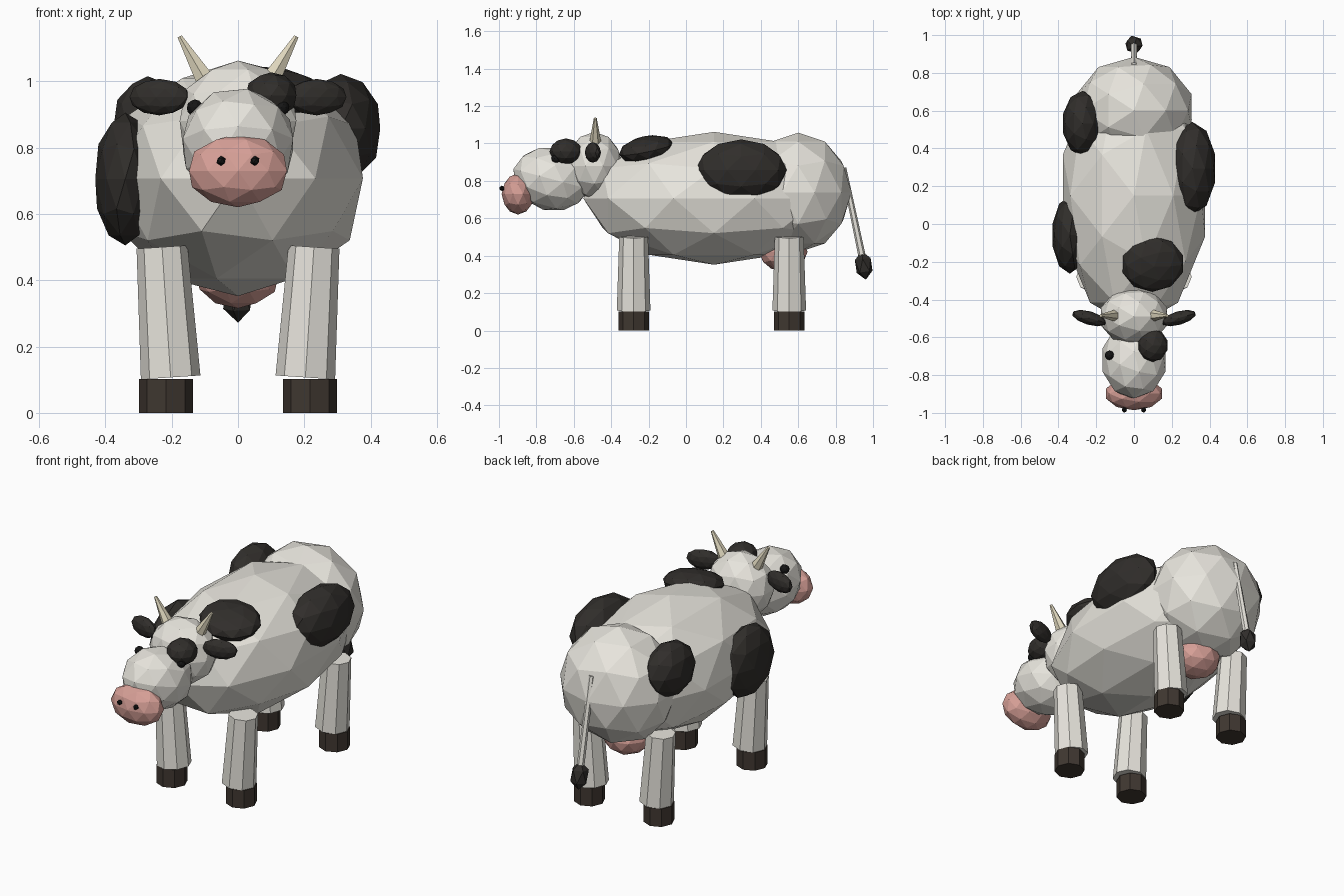
import bpy
from mathutils import Vector

if "Cube" in bpy.data.objects:
    bpy.data.objects.remove(bpy.data.objects["Cube"])


def mat(name, rgb):
    m = bpy.data.materials.new(name)
    m.diffuse_color = (*rgb, 1)
    m.use_nodes = True
    m.node_tree.nodes["Principled BSDF"].inputs["Base Color"].default_value = m.diffuse_color
    return m


WHITE = mat("hide_white", (0.80, 0.78, 0.72))
BLACK = mat("hide_black", (0.03, 0.027, 0.024))
EYE = mat("eye_black", (0.008, 0.008, 0.008))
PINK = mat("skin_pink", (0.68, 0.35, 0.31))
HORN = mat("horn_cream", (0.75, 0.69, 0.52))
HOOF = mat("hoof_brown", (0.05, 0.038, 0.03))


def blob(name, loc, size, m, rot=(0, 0, 0), sub=2):
    """Faceted ellipsoid."""
    bpy.ops.mesh.primitive_ico_sphere_add(subdivisions=sub, radius=1, location=loc, rotation=rot)
    o = bpy.context.object
    o.name, o.scale = name, size
    o.data.materials.append(m)
    return o


def taper(name, a, b, ra, rb, sides, m):
    """Tapered prism from point a to point b."""
    a, b = Vector(a), Vector(b)
    d = b - a
    bpy.ops.mesh.primitive_cone_add(vertices=sides, radius1=ra, radius2=rb, depth=d.length,
                                    location=(a + b) / 2)
    o = bpy.context.object
    o.name = name
    o.rotation_mode = 'QUATERNION'
    o.rotation_quaternion = Vector((0, 0, 1)).rotation_difference(d)
    o.data.materials.append(m)
    return o


# Trunk
blob("body", (0, 0.15, 0.707), (0.396, 0.70, 0.355), WHITE)
blob("rump", (0, 0.60, 0.738), (0.32, 0.285, 0.32), WHITE)
blob("udder", (0, 0.52, 0.42), (0.13, 0.13, 0.105), PINK)

# Head
blob("cranium", (0, -0.49, 0.88), (0.185, 0.152, 0.182), WHITE)
blob("face", (0, -0.72, 0.81), (0.175, 0.21, 0.17), WHITE, (-0.26, 0, 0))
blob("muzzle", (0, -0.898, 0.73), (0.155, 0.088, 0.11), PINK)

# Paired head parts
for side, s in (("left", -1), ("right", 1)):
    blob(side + "_nostril", (s * 0.051, -0.984, 0.76), (0.015,) * 3, EYE, sub=1)
    blob(side + "_eye", (s * 0.13, -0.695, 0.92), (0.025,) * 3, EYE)
    blob(side + "_ear", (s * 0.237, -0.498, 0.952), (0.095, 0.036, 0.055), BLACK, (0, 0, s * 0.28))
    taper(side + "_horn", (s * 0.10, -0.485, 1.005), (s * 0.176, -0.485, 1.135),
          0.032, 0.008, 6, HORN)

    # Legs and hooves
    for end, y in (("front", -0.28), ("back", 0.552)):
        taper(f"{end}_{side}_leg", (s * 0.203, y, 0.107), (s * 0.229, y, 0.50),
              0.09, 0.077, 8, WHITE)
        taper(f"{end}_{side}_hoof", (s * 0.217, y, 0), (s * 0.217, y, 0.102),
              0.081, 0.081, 8, HOOF)

# Coat patches
blob("right_flank_patch", (0.31, 0.295, 0.857), (0.125, 0.245, 0.165), BLACK)
blob("shoulder_patch", (0.10, -0.212, 0.97), (0.168, 0.15, 0.07), BLACK, (0.2, 0.1, 0))
blob("left_shoulder_patch", (-0.34, -0.058, 0.705), (0.095, 0.205, 0.20), BLACK)
blob("left_hip_patch", (-0.272, 0.532, 0.865), (0.108, 0.173, 0.15), BLACK)
blob("face_patch", (0.10, -0.642, 0.957), (0.08, 0.088, 0.07), BLACK)

# Tail
taper("tail", (0, 0.945, 0.38), (0, 0.842, 0.87), 0.02, 0.015, 6, WHITE)
blob("tail_tuft", (0, 0.95, 0.348), (0.05, 0.05, 0.077), BLACK, (0.15, 0, 0), sub=1)
